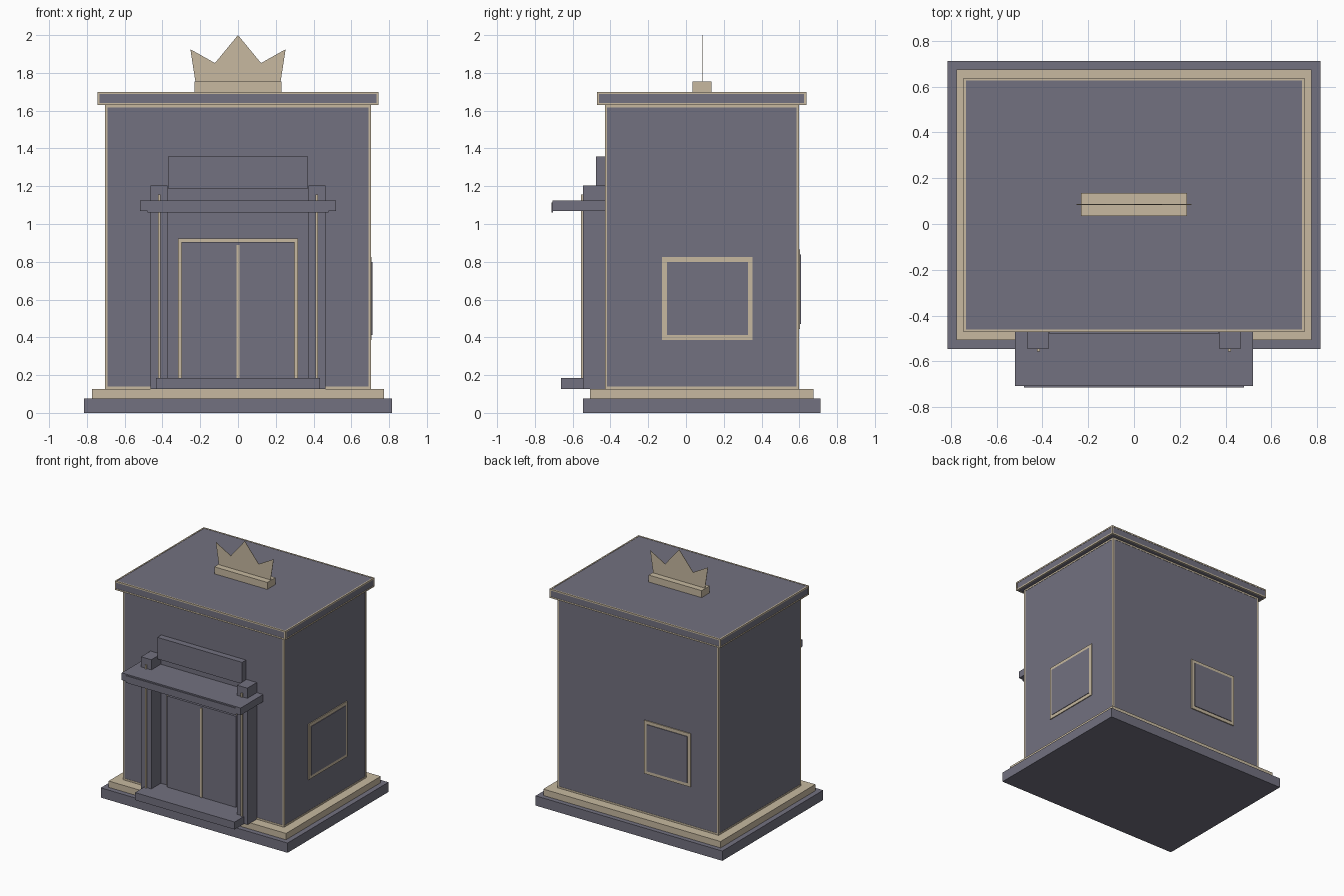
import bpy
import bmesh

cube = bpy.data.objects.get("Cube")
if cube:
    bpy.data.objects.remove(cube, do_unlink=True)


def material(name, color):
    mat = bpy.data.materials.new(name)
    mat.use_nodes = True
    mat.diffuse_color = color
    mat.node_tree.nodes["Principled BSDF"].inputs["Base Color"].default_value = color
    return mat


SLATE = material("slate_grey", (0.17, 0.165, 0.215, 1))
SAND = material("sand_trim", (0.57, 0.485, 0.352, 1))


def add_box(bm, x, y, z):
    """Add a box to bm from three (low, high) ranges."""
    made = bmesh.ops.create_cube(bm, size=1)["verts"]
    for v in made:
        for axis, (low, high) in enumerate((x, y, z)):
            v.co[axis] = high if v.co[axis] > 0 else low


def finish(name, bm, mat):
    mesh = bpy.data.meshes.new(name)
    bm.to_mesh(mesh)
    bm.free()
    mesh.materials.append(mat)
    obj = bpy.data.objects.new(name, mesh)
    bpy.context.collection.objects.link(obj)
    return obj


def box(name, mat, x, y, z):
    bm = bmesh.new()
    add_box(bm, x, y, z)
    return finish(name, bm, mat)


def edge_trim(name, ranges, w):
    """Thin beams along all twelve edges of a box."""
    bm = bmesh.new()
    for axis in range(3):
        b, c = [i for i in range(3) if i != axis]
        for p in (0, 1):
            for q in (0, 1):
                beam = [None] * 3
                beam[axis] = ranges[axis]
                for i, side in ((b, p), (c, q)):
                    low, high = ranges[i]
                    beam[i] = (high - w, high) if side else (low, low + w)
                add_box(bm, *beam)
    return finish(name, bm, SAND)


def trimmed_box(name, x, y, z, w):
    inset = 0.002
    box(name, SLATE, *[(a + inset, b - inset) for a, b in (x, y, z)])
    edge_trim(name + "_trim", (x, y, z), w)


# Stepped base, walls and roof slab
box("base_plinth", SLATE, (-0.815, 0.815), (-0.546, 0.711), (0, 0.077))
box("base_step", SAND, (-0.774, 0.774), (-0.507, 0.674), (0.077, 0.127))
trimmed_box("walls", (-0.703, 0.703), (-0.43, 0.597), (0.127, 1.63), 0.013)
trimmed_box("roof", (-0.745, 0.745), (-0.472, 0.637), (1.63, 1.70), 0.011)

# Entrance: pilasters with trim strips
for side, s in (("right", -1), ("left", 1)):
    box(side + "_pilaster", SLATE, sorted((s * 0.374, s * 0.464)),
        (-0.546, -0.425), (0.127, 1.205))
    box(side + "_pilaster_strip", SAND, sorted((s * 0.41, s * 0.424)),
        (-0.556, -0.54), (0.127, 1.155))

# Canopy, sign board and doorstep
box("canopy", SLATE, (-0.519, 0.519), (-0.708, -0.425), (1.068, 1.125))
box("canopy_lip", SLATE, (-0.48, 0.48), (-0.713, -0.703), (1.06, 1.115))
box("sign_board", SLATE, (-0.37, 0.37), (-0.477, -0.425), (1.187, 1.357))
box("doorstep", SLATE, (-0.435, 0.435), (-0.663, -0.425), (0.127, 0.186))

# Door with surround and centre strip
box("door_surround", SAND, (-0.318, 0.318), (-0.438, -0.425), (0.127, 0.923))
box("door_panel", SLATE, (-0.3, 0.3), (-0.455, -0.425), (0.127, 0.905))
box("door_strip", SAND, (-0.008, 0.008), (-0.462, -0.45), (0.18, 0.89))

# Side and back windows
BAR = 0.026
box("side_window_frame", SAND, (0.69, 0.708), (-0.127, 0.353), (0.387, 0.825))
box("side_window_pane", SLATE, (0.69, 0.712),
    (-0.127 + BAR, 0.353 - BAR), (0.387 + BAR, 0.825 - BAR))
box("back_window_frame", SAND, (-0.46, -0.055), (0.585, 0.603), (0.445, 0.865))
box("back_window_pane", SLATE, (-0.46 + BAR, -0.055 - BAR), (0.585, 0.608),
    (0.445 + BAR, 0.865 - BAR))

# Crown ornament: a bar holding a flat, thin cut-out
box("crown_base", SAND, (-0.231, 0.231), (0.035, 0.135), (1.70, 1.755))
half = [(0.225, 1.75), (0.252, 1.925), (0.122, 1.852)]
outline = half + [(0, 2.0)] + [(-x, z) for x, z in reversed(half)]
bm = bmesh.new()
bm.faces.new([bm.verts.new((x, 0.085, z)) for x, z in outline])
crown = finish("crown", bm, SAND)
solid = crown.modifiers.new("thickness", "SOLIDIFY")
solid.thickness = 0.003
solid.offset = 0
